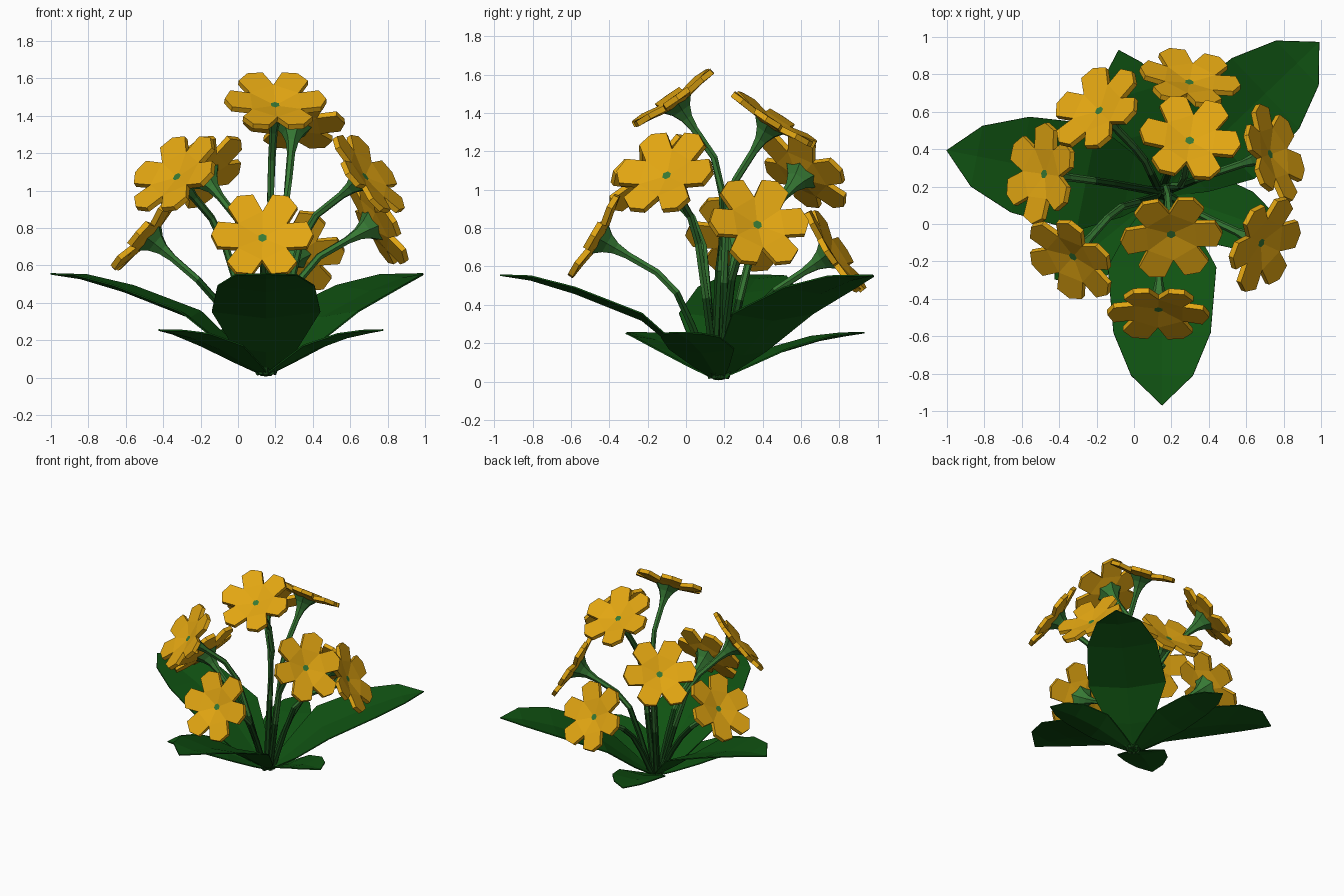
import bpy, bmesh, math
from mathutils import Vector

if "Cube" in bpy.data.objects:
    bpy.data.objects.remove(bpy.data.objects["Cube"])


def material(name, rgb):
    m = bpy.data.materials.new(name)
    m.diffuse_color = (*rgb, 1)
    m.use_nodes = True
    m.node_tree.nodes["Principled BSDF"].inputs["Base Color"].default_value = m.diffuse_color
    return m


YELLOW = material("petal_yellow", (0.76, 0.38, 0.006))
LEAF = material("leaf_green", (0.005, 0.085, 0.006))
CALYX = material("light_stem_green", (0.037, 0.19, 0.034))
DARK = material("dark_stem_green", (0.007, 0.06, 0.008))
BASE = Vector((0.15, 0.17, 0.02))


def finish(bm, name, mats, recalc=True):
    if recalc:
        bmesh.ops.recalc_face_normals(bm, faces=bm.faces)
    me = bpy.data.meshes.new(name)
    bm.to_mesh(me)
    bm.free()
    for m in mats:
        me.materials.append(m)
    ob = bpy.data.objects.new(name, me)
    bpy.context.collection.objects.link(ob)
    return ob


def tube(name, pts, radii, sides, mats, dark_below=None):
    """Low-poly tube through pts, one radius for each point."""
    bm = bmesh.new()
    rings = []
    for i, p in enumerate(pts):
        d = (pts[min(i + 1, len(pts) - 1)] - pts[max(i - 1, 0)]).normalized()
        a = Vector((0, 0, 1)).cross(d).normalized()
        b = d.cross(a)
        rings.append([bm.verts.new(p + radii[i] * (a * math.cos(t) + b * math.sin(t)))
                      for t in (2 * math.pi * k / sides for k in range(sides))])
    for r, s in zip(rings, rings[1:]):
        for k in range(sides):
            f = bm.faces.new((r[k], r[(k + 1) % sides], s[(k + 1) % sides], s[k]))
            if dark_below and f.calc_center_median().z < dark_below:
                f.material_index = 1
    bm.faces.new(rings[0])
    bm.faces.new(rings[-1])
    return finish(bm, name, mats)


def blossom(name, c, n):
    """Six blunt petals around a shallow cup, facing along n."""
    a = Vector((0, 0, 1)).cross(n).normalized()
    b = n.cross(a)
    bm = bmesh.new()

    def v(deg, r, h):
        t = math.radians(deg)
        return bm.verts.new(c + r * (a * math.cos(t) + b * math.sin(t)) + n * h)

    mid = v(0, 0, -0.03)
    notch = [v(60 * k - 30, 0.15, 0.0) for k in range(6)]
    for k in range(6):
        n0, n1 = notch[k], notch[(k + 1) % 6]
        s0, s1 = v(60 * k - 18, 0.25, 0.015), v(60 * k + 18, 0.25, 0.015)
        tip = v(60 * k, 0.272, 0.015)
        bm.faces.new((mid, n0, n1))
        bm.faces.new((n0, s0, tip, s1, n1))
    ob = finish(bm, name, [YELLOW], False)
    mod = ob.modifiers.new("thickness", "SOLIDIFY")
    mod.thickness = 0.03
    mod.offset = -1


def flower(i, c, n):
    c, n = Vector(c), Vector(n).normalized()
    blossom(f"blossom_{i}", c, n)
    # flared calyx behind the petals
    tube(f"calyx_{i}", [c - n * h for h in (0.2, 0.13, 0.08, 0.025)],
         [0.022, 0.035, 0.06, 0.11], 6, [CALYX])
    # stem rises from the base, then bends outward into the calyx
    knee = c - n * 0.47
    out = Vector((n.x, n.y, 0)) * 0.04
    start = BASE + out
    lower = start.lerp(knee, 0.5) + Vector((0, 0, 0.02))
    upper = start.lerp(knee, 0.88)
    tube(f"stem_{i}", [start, lower, upper, knee + n * 0.09, c - n * 0.19],
         [0.022, 0.021, 0.02, 0.02, 0.022], 6, [CALYX, DARK], 0.5)


FLOWERS = [  # centre, facing direction
    ((0.20, -0.07, 1.48), (0.05, -0.57, 0.82)),
    ((0.30, 0.46, 1.37), (0.08, 0.53, 0.84)),
    ((-0.20, 0.62, 1.10), (-0.52, 0.54, 0.66)),
    ((-0.34, -0.19, 1.09), (-0.52, -0.58, 0.62)),
    ((0.70, -0.11, 1.09), (0.74, -0.34, 0.58)),
    ((-0.50, 0.27, 0.77), (-0.75, 0.10, 0.65)),
    ((0.75, 0.38, 0.83), (0.83, 0.28, 0.48)),
    ((0.13, -0.48, 0.76), (-0.02, -0.86, 0.50)),
    ((0.30, 0.78, 0.68), (0.15, 0.83, 0.54)),
]
for i, (c, n) in enumerate(FLOWERS, 1):
    flower(i, c, n)


def leaf(name, angle, profile, scale=1.0):
    """Creased blade; profile rows are (distance, height, half width)."""
    t = math.radians(angle)
    d, s = Vector((math.cos(t), math.sin(t), 0)), Vector((-math.sin(t), math.cos(t), 0))
    bm = bmesh.new()
    rows = []
    for u, z, w in profile:
        p = Vector((BASE.x, BASE.y, 0)) + d * u * scale + Vector((0, 0, z))
        if w == 0:
            rows.append([bm.verts.new(p)])
        else:
            rows.append([bm.verts.new(p + s * w * k + Vector((0, 0, 0.12 * w * abs(k))))
                         for k in (-1, 0, 1)])
    for r, q in zip(rows, rows[1:]):
        for k in range(2):
            if len(q) == 1:
                bm.faces.new((r[k], q[0], r[k + 1]))
            else:
                bm.faces.new((r[k], q[k], q[k + 1], r[k + 1]))
    ob = finish(bm, name, [LEAF])
    mod = ob.modifiers.new("thickness", "SOLIDIFY")
    mod.thickness = 0.008
    mod.offset = 0


# large and small leaves alternate around the base
BIG = [(0, 0.01, 0.03), (0.18, 0.14, 0.17), (0.40, 0.32, 0.29), (0.75, 0.46, 0.26),
       (0.98, 0.53, 0.165), (1.14, 0.555, 0)]
SMALL = [(0, 0.01, 0.025), (0.14, 0.07, 0.10), (0.32, 0.15, 0.18), (0.54, 0.215, 0.16),
         (0.68, 0.24, 0.10), (0.78, 0.255, 0)]
for k, (angle, sc) in enumerate([(169, 1.03), (270, 1.0), (43.7, 1.02)], 1):
    leaf(f"large_leaf_{k}", angle, BIG, sc)
for k, (angle, sc) in enumerate([(-19, 0.85), (219, 0.95), (107, 1.02)], 1):
    leaf(f"small_leaf_{k}", angle, SMALL, sc)
